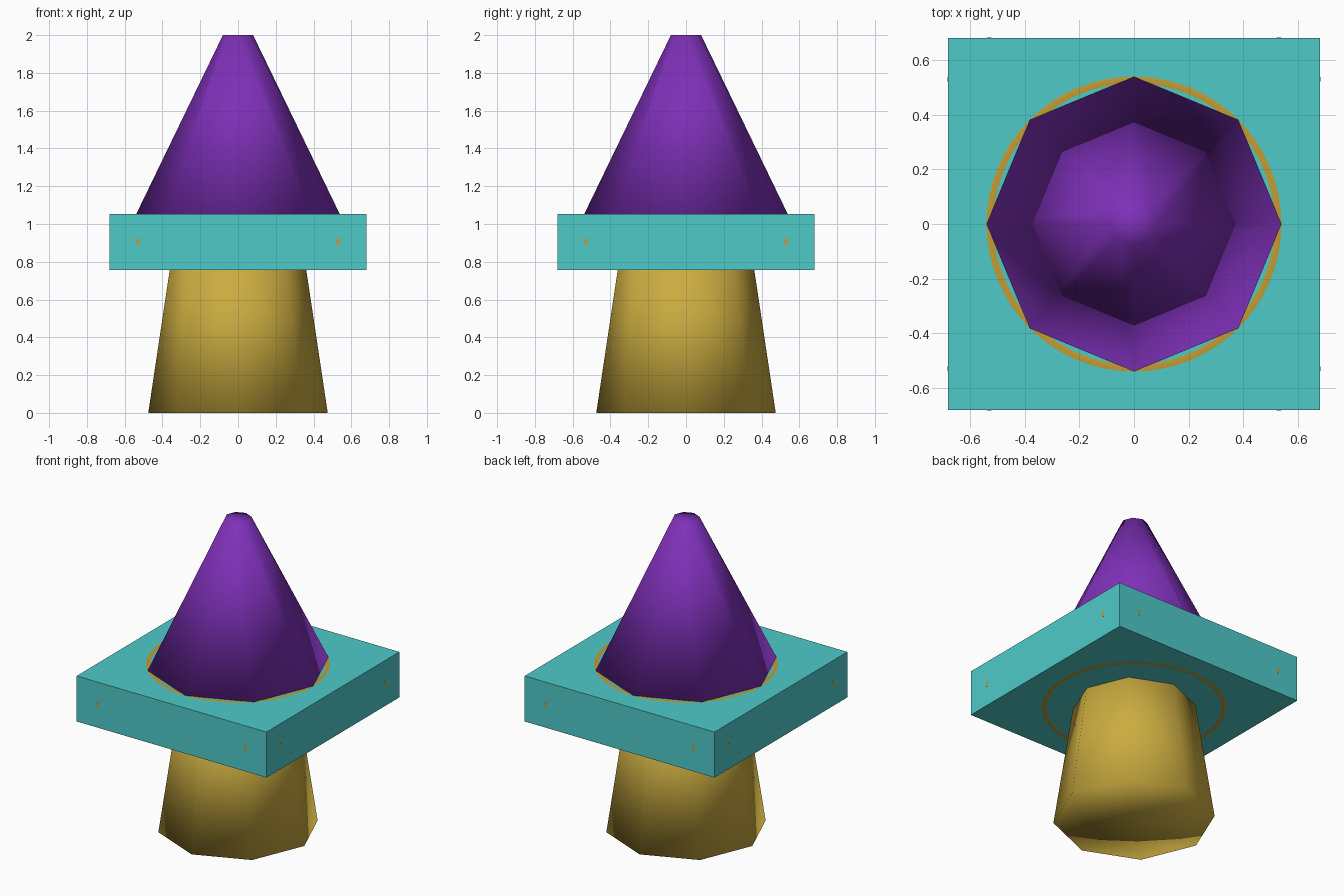
import bpy, bmesh, math
from mathutils import Matrix

if "Cube" in bpy.data.objects:
    bpy.data.objects.remove(bpy.data.objects["Cube"])


def material(name, r, g, b):
    lin = [((c / 255 + 0.055) / 1.055) ** 2.4 for c in (r, g, b)]
    m = bpy.data.materials.new(name)
    m.diffuse_color = (*lin, 1)
    m.use_nodes = True
    m.node_tree.nodes["Principled BSDF"].inputs["Base Color"].default_value = m.diffuse_color
    return m


gold = material("gold", 203, 172, 64)
teal = material("teal", 78, 202, 201)
purple = material("purple", 126, 48, 184)
amber = material("amber", 196, 156, 52)


def add_object(name, bm, mat, smooth):
    me = bpy.data.meshes.new(name)
    bmesh.ops.recalc_face_normals(bm, faces=bm.faces)
    for f in bm.faces:
        f.smooth = smooth
    bm.to_mesh(me)
    bm.free()
    me.materials.append(mat)
    ob = bpy.data.objects.new(name, me)
    bpy.context.collection.objects.link(ob)
    return ob


def tapered(name, r0, r1, z0, z1, mat):
    """Eight-sided tapered column with fully smooth shading."""
    bm = bmesh.new()
    bmesh.ops.create_cone(bm, cap_ends=True, cap_tris=True, segments=8,
                          radius1=r0, radius2=r1, depth=z1 - z0,
                          matrix=Matrix.Translation((0, 0, (z0 + z1) / 2)))
    # put corners on the x and y axes
    add_object(name, bm, mat, True)


def add_box(bm, center, size):
    bmesh.ops.create_cube(bm, size=1, matrix=Matrix.Translation(center)
                          @ Matrix.Diagonal((*size, 1)))


# Base column and upper spire
tapered("base_column", 0.475, 0.34, 0, 0.9, gold)
tapered("spire", 0.54, 0.08, 1.05, 2.0, purple)

# Square slab between them
bm = bmesh.new()
add_box(bm, (0, 0, 0.905), (1.36, 1.36, 0.295))
add_object("slab", bm, teal, False)

# Ring set in the slab, its crest just showing above and below
bm = bmesh.new()
n, k = 64, 32
rings = []
for i in range(n):
    a = 2 * math.pi * i / n
    ring = []
    for j in range(k):
        t = 2 * math.pi * j / k
        r = 0.527 + 0.14 * math.cos(t)
        ring.append(bm.verts.new((r * math.cos(a), r * math.sin(a),
                                  0.905 + 0.1488 * math.sin(t))))
    rings.append(ring)
for i in range(n):
    p, q = rings[i], rings[(i + 1) % n]
    for j in range(k):
        bm.faces.new((p[j], q[j], q[(j + 1) % k], p[(j + 1) % k]))
add_object("inset_ring", bm, amber, True)

# Tiny inlays near the ends of each slab side
bm = bmesh.new()
for s in (-1, 1):
    for d in (-0.53, 0.53):
        add_box(bm, (d, s * 0.68, 0.905), (0.016, 0.003, 0.036))
        add_box(bm, (s * 0.68, d, 0.905), (0.003, 0.016, 0.036))
add_object("side_inlays", bm, amber, False)
